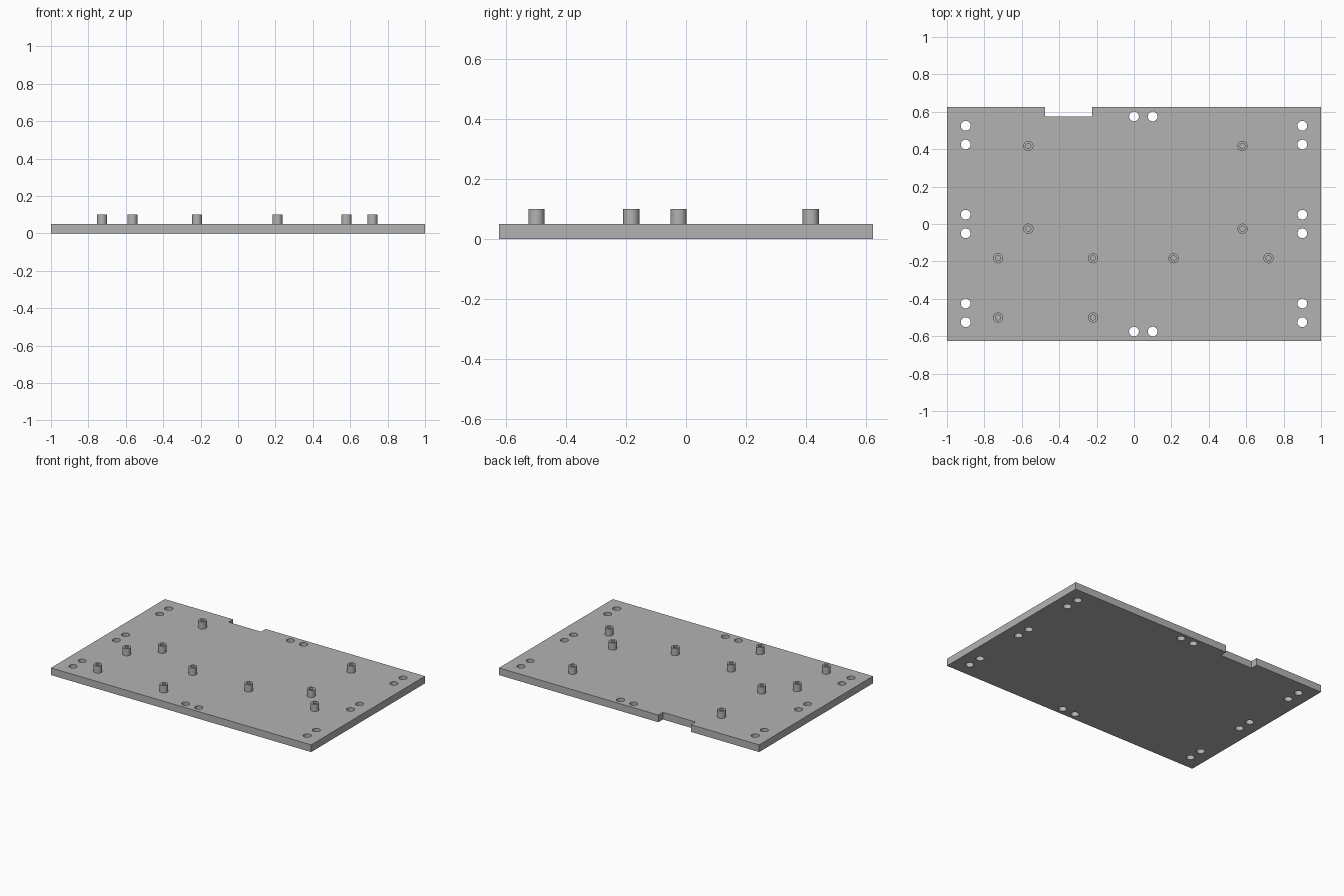
import bpy, bmesh, math
from mathutils import Vector

cube = bpy.data.objects.get("Cube")
if cube:
    bpy.data.objects.remove(cube, do_unlink=True)

THICK, TOP = 0.05, 0.10
SIDES = 32

grey = bpy.data.materials.new("plain grey")
grey.use_nodes = True
colour = (0.45, 0.45, 0.45, 1)
grey.diffuse_color = colour
grey.node_tree.nodes["Principled BSDF"].inputs["Base Color"].default_value = colour


def finish(bm, name, location=(0, 0, 0)):
    bmesh.ops.recalc_face_normals(bm, faces=bm.faces)
    mesh = bpy.data.meshes.new(name)
    bm.to_mesh(mesh)
    bm.free()
    mesh.materials.append(grey)
    obj = bpy.data.objects.new(name, mesh)
    obj.location = location
    bpy.context.collection.objects.link(obj)
    bpy.ops.object.select_all(action="DESELECT")
    obj.select_set(True)
    bpy.context.view_layer.objects.active = obj
    bpy.ops.object.shade_smooth_by_angle(angle=math.radians(30))
    return obj


def circle(radius, x=0, y=0):
    steps = [2 * math.pi * i / SIDES for i in range(SIDES)]
    return [(x + radius * math.cos(a), y + radius * math.sin(a)) for a in steps]


def add_loop(bm, points, z=0):
    verts = [bm.verts.new((x, y, z)) for x, y in points]
    return [bm.edges.new((v, verts[i - 1])) for i, v in enumerate(verts)]


# Base plate: outline with a notch in the back edge, pierced by pairs of holes
HX, HY = 1.0, 0.625
outline = [(-HX, -HY), (HX, -HY), (HX, HY), (-0.225, HY),
           (-0.225, 0.575), (-0.475, 0.575), (-0.475, HY), (-HX, HY)]
holes = [(x, row + d) for x in (-0.9, 0.9)
         for row in (-0.475, 0, 0.475) for d in (-0.05, 0.05)]
holes += [(x, y) for x in (0, 0.1) for y in (-0.575, 0.575)]

bm = bmesh.new()
edges = add_loop(bm, outline)
for x, y in holes:
    edges += add_loop(bm, circle(0.026, x, y))
bmesh.ops.triangle_fill(bm, edges=edges, use_beauty=True, normal=Vector((0, 0, 1)))
raised = bmesh.ops.extrude_face_region(bm, geom=bm.faces[:], use_keep_orig=True)
bmesh.ops.translate(bm, vec=(0, 0, THICK),
                    verts=[g for g in raised["geom"] if isinstance(g, bmesh.types.BMVert)])
finish(bm, "base_plate")


# Standoffs: short posts with a blind screw hole in the top
def standoff(name, x, y):
    bm = bmesh.new()
    profile = [(0.027, THICK), (0.027, TOP), (0.0135, TOP), (0.0135, THICK + 0.001)]
    rings = []
    for r, z in profile:
        rings.append([bm.verts.new((px, py, z)) for px, py in circle(r)])
    for low, high in zip(rings, rings[1:]):
        for i in range(SIDES):
            bm.faces.new((low[i - 1], low[i], high[i], high[i - 1]))
    bm.faces.new(rings[-1])
    bm.faces.new(rings[0])
    finish(bm, name, (x, y, 0))


spots = [(x, y) for x in (-0.565, 0.58) for y in (0.417, -0.025)]
spots += [(x, y) for x in (-0.727, -0.219) for y in (-0.183, -0.5)]
spots += [(0.211, -0.183), (0.719, -0.183)]
for n, (x, y) in enumerate(spots, 1):
    standoff(f"standoff_{n}", x, y)
